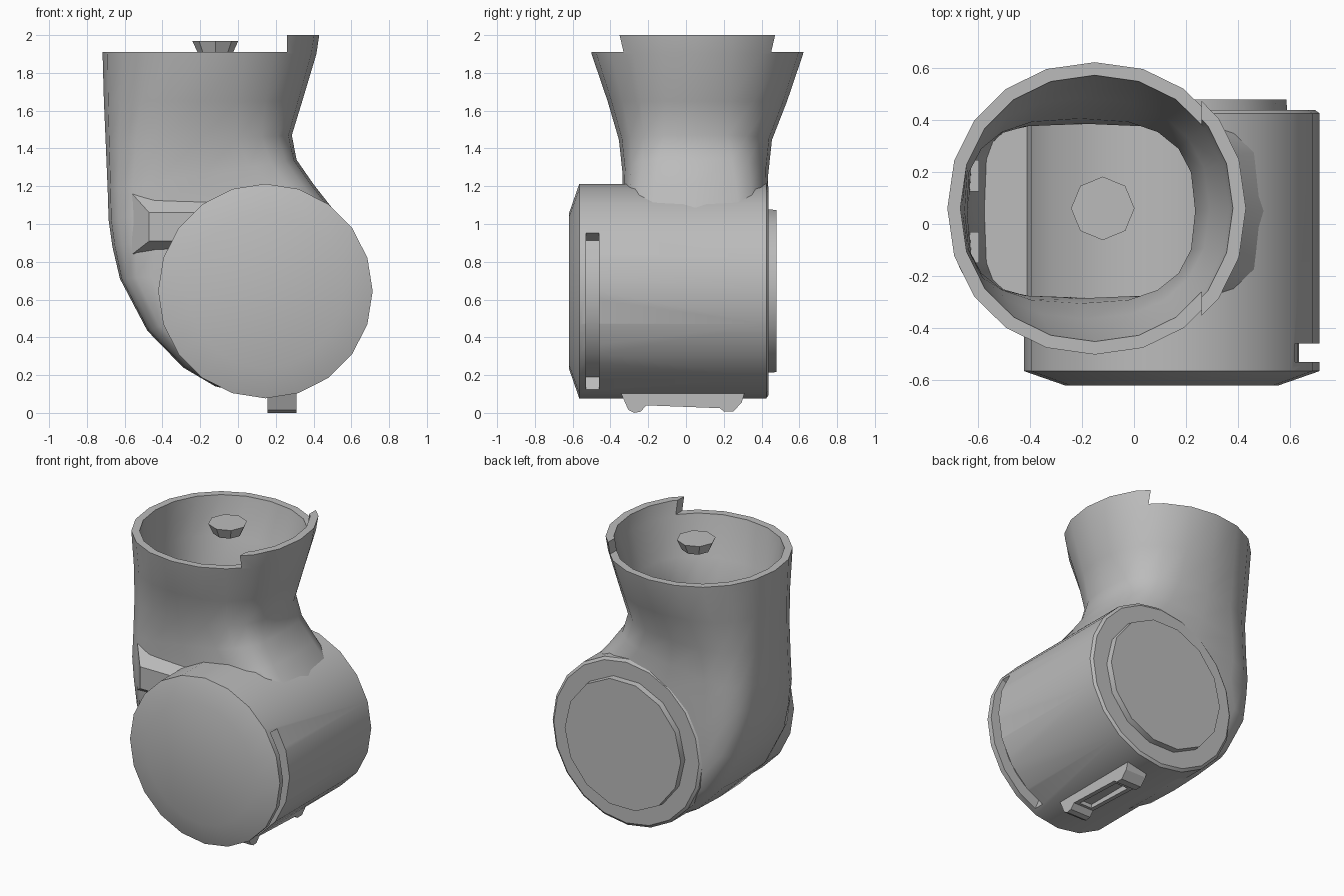
import bpy, bmesh, math
from mathutils import Vector, Matrix

cube = bpy.data.objects.get("Cube")
if cube:
    bpy.data.objects.remove(cube, do_unlink=True)

grey = bpy.data.materials.new("plain grey")
grey.use_nodes = True
colour = (0.5, 0.5, 0.5, 1)
grey.diffuse_color = colour
grey.node_tree.nodes["Principled BSDF"].inputs["Base Color"].default_value = colour

DRUM = Vector((0.145, 0, 0.645))
RADIUS = 0.568


def add(name, bm):
    bmesh.ops.recalc_face_normals(bm, faces=bm.faces)
    mesh = bpy.data.meshes.new(name)
    bm.to_mesh(mesh)
    bm.free()
    mesh.materials.append(grey)
    ob = bpy.data.objects.new(name, mesh)
    bpy.context.collection.objects.link(ob)
    return ob


def loft(name, rings):
    """Skin a list of equal rings and close both ends."""
    bm = bmesh.new()
    rows = [[bm.verts.new(p) for p in ring] for ring in rings]
    n = len(rows[0])
    for a, b in zip(rows, rows[1:]):
        for i in range(n):
            j = (i + 1) % n
            bm.faces.new((a[i], a[j], b[j], b[i]))
    bm.faces.new(rows[0])
    bm.faces.new(rows[-1])
    return add(name, bm)


def box(name, low, high):
    bm = bmesh.new()
    lo, hi = Vector(low), Vector(high)
    bmesh.ops.create_cube(bm, size=1, matrix=Matrix.Translation((lo + hi) / 2)
                          @ Matrix.Diagonal((*(hi - lo), 1)))
    return add(name, bm)


def activate(ob):
    bpy.ops.object.select_all(action='DESELECT')
    ob.select_set(True)
    bpy.context.view_layer.objects.active = ob


def cut(ob, cutter):
    mod = ob.modifiers.new("cut", 'BOOLEAN')
    mod.operation = 'DIFFERENCE'
    mod.solver = 'EXACT'
    mod.object = cutter
    activate(ob)
    bpy.ops.object.modifier_apply(modifier=mod.name)
    bpy.data.objects.remove(cutter, do_unlink=True)


def smooth(ob, degrees):
    activate(ob)
    bpy.ops.object.shade_smooth_by_angle(angle=math.radians(degrees))


def circle(y, r, n):
    return [DRUM + Vector((r * math.cos(math.tau * i / n), y,
                           r * math.sin(math.tau * i / n))) for i in range(n)]


# Drum with a shallow chamfered front cap and a lipped back
drum = loft("drum", [circle(y, r, 20) for y, r in
                     ((-0.62, 0.41), (-0.565, RADIUS), (0.425, RADIUS), (0.438, 0.55))])

# Slot curving round the side of the drum
arc = []
for k in range(9):
    a = math.radians(-68 + 101 * k / 8)
    d = Vector((math.cos(a), 0, math.sin(a)))
    arc.append([DRUM + d * r + Vector((0, y, 0)) for r, y in
                ((0.49, -0.53), (0.49, -0.46), (0.65, -0.46), (0.65, -0.53))])
cut(drum, loft("slot_cutter", arc))
smooth(drum, 35)

# Raised disc on the back of the drum
disc = loft("back_disc", [circle(0.42, 0.445, 14), circle(0.478, 0.44, 14)])
smooth(disc, 30)


# Flared collar that bends down into an elbow around the drum
def section(px, pz, qx, qz, yc, hy, power, wall=0):
    p, q = Vector((px, 0, pz)), Vector((qx, 0, qz))
    mid, half = (p + q) / 2, (q - p) / 2
    half *= 1 - wall / half.length
    ring = []
    for i in range(20):
        a = math.tau * i / 20
        c, s = math.cos(a), math.sin(a)
        u = math.copysign(abs(c) ** (2 / power), c)
        v = math.copysign(abs(s) ** (2 / power), s)
        ring.append(mid + half * u + Vector((0, yc + (hy - wall) * v, 0)))
    return ring


sections = [
    (-0.718, 2.0, 0.43, 2.0, 0.06, 0.575, 2.1),
    (-0.717, 1.9, 0.415, 1.9, 0.06, 0.56, 2.1),
    (-0.71, 1.65, 0.34, 1.65, 0.06, 0.475, 2.3),
    (-0.70, 1.42, 0.285, 1.47, 0.05, 0.405, 2.7),
    (-0.69, 1.18, 0.31, 1.34, 0.05, 0.385, 3.4),
    (-0.685, 1.02, 0.40, 1.21, 0.05, 0.385, 4),
    (-0.665, 0.88, 0.51, 1.07, 0.05, 0.385, 4.5),
    (-0.625, 0.71, 0.2, 0.75, 0.05, 0.385, 4.5),
    (-0.48, 0.435, 0.145, 0.645, 0.05, 0.385, 4.5),
    (-0.29, 0.24, 0.145, 0.6, 0.05, 0.385, 4.5),
    (-0.12, 0.14, 0.15, 0.55, 0.05, 0.385, 4.5),
    (0.14, 0.085, 0.2, 0.5, 0.05, 0.385, 4.5),
]
outside = [section(*s) for s in reversed(sections)]
inside = [section(*s, wall=0.05) for s in sections[:8]]
collar = loft("collar_elbow", outside + inside)
# Lower the rim everywhere except the raised lip
cut(collar, box("rim_cutter", (-1, -1, 1.91), (0.26, 1, 2.2)))
smooth(collar, 35)


# Wedge-shaped ledge on the front of the elbow
def ledge_ring(x0, x1, z0, z1, y):
    return [Vector((x, y, z)) for x, z in ((x0, z0), (x1, z0), (x1, z1), (x0, z1))]


loft("front_ledge", [ledge_ring(-0.56, -0.1, 0.84, 1.16, -0.29),
                     ledge_ring(-0.47, -0.1, 0.91, 1.06, -0.39)])

# Octagonal plug at the mouth of the collar
bm = bmesh.new()
bmesh.ops.create_cone(bm, cap_ends=True, segments=8, radius1=0.09, radius2=0.122, depth=0.07,
                      matrix=Matrix.Translation((-0.12, 0.06, 1.935)))
add("centre_plug", bm)

# Pegs on the inner wall
for i, y in enumerate((-0.09, 0.185)):
    box(f"inner_peg_{i + 1}", (-0.665, y - 0.06, 0.98), (-0.595, y + 0.06, 1.05))

# Foot bracket under the drum
profile = [(-0.345, 0.11), (-0.305, 0.02), (-0.275, 0.005), (-0.24, 0.012), (-0.21, 0.045),
           (0.18, 0.03), (0.2, 0.012), (0.25, 0.012), (0.295, 0.06), (0.31, 0.11)]
foot = loft("foot_bracket", [[Vector((x, y, z - 0.005)) for y, z in profile]
                             for x in (0.155, 0.31)])
cut(foot, box("foot_cutter", (0.185, -0.19, -0.1), (0.28, 0.16, 0.065)))
